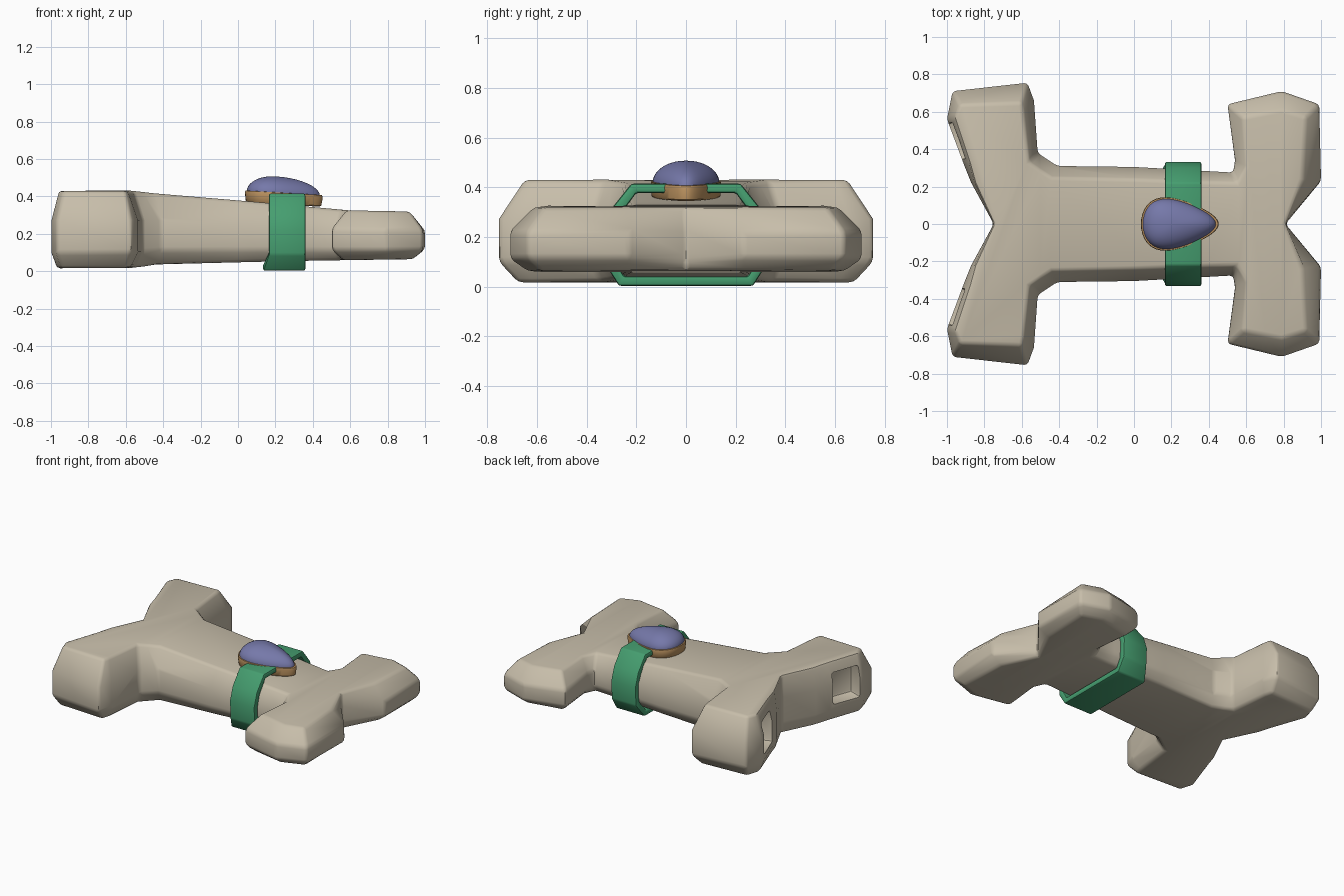
import bpy, bmesh, math
from mathutils import Matrix

if "Cube" in bpy.data.objects:
    bpy.data.objects.remove(bpy.data.objects["Cube"])


def material(name, rgb):
    m = bpy.data.materials.new(name)
    m.diffuse_color = (*rgb, 1)
    m.use_nodes = True
    m.node_tree.nodes["Principled BSDF"].inputs["Base Color"].default_value = m.diffuse_color
    return m


STONE = material("warm stone", (0.57, 0.51, 0.40))
GREEN = material("green strap", (0.06, 0.34, 0.16))
BRONZE = material("bronze", (0.52, 0.30, 0.12))
BLUE = material("blue gem", (0.18, 0.19, 0.40))


def make_object(name, bm, mat):
    bmesh.ops.recalc_face_normals(bm, faces=bm.faces)
    me = bpy.data.meshes.new(name)
    bm.to_mesh(me)
    bm.free()
    me.materials.append(mat)
    ob = bpy.data.objects.new(name, me)
    bpy.context.collection.objects.link(ob)
    return ob


def bevel(ob, width, segments=2, angle=30):
    b = ob.modifiers.new("bevel", 'BEVEL')
    b.width, b.segments = width, segments
    b.limit_method, b.angle_limit = 'ANGLE', math.radians(angle)


def finish(ob, angle=35):
    bpy.ops.object.select_all(action='DESELECT')
    ob.select_set(True)
    bpy.context.view_layer.objects.active = ob
    bpy.ops.object.convert(target='MESH')
    bpy.ops.object.shade_smooth_by_angle(angle=math.radians(angle))


def loft(rings, caps=True, closed=False):
    """Skin a list of equal-length point rings."""
    bm = bmesh.new()
    vr = [[bm.verts.new(p) for p in r] for r in rings]
    n = len(vr[0])
    pairs = list(zip(vr, vr[1:])) + ([(vr[-1], vr[0])] if closed else [])
    for a, b in pairs:
        for i in range(n):
            j = (i + 1) % n
            bm.faces.new((a[i], a[j], b[j], b[i]))
    if caps:
        bm.faces.new(vr[0][::-1])
        bm.faces.new(vr[-1])
    return bm


def interp(table, x):
    for (x0, v0), (x1, v1) in zip(table, table[1:]):
        if x <= x1:
            return v0 + (v1 - v0) * (x - x0) / (x1 - x0)
    return table[-1][1]


# Body: half outline in plan (x, y) with its inset top edge (tx, ty)
HALF = [(-.75, 0, -.75, 0), (-.87, .22, -.85, .22), (-.91, .32, -.88, .33),
        (-1, .56, -.96, .57), (-.97, .71, -.93, .64), (-.57, .755, -.60, .65),
        (-.535, .66, -.59, .60), (-.515, .38, -.56, .33), (-.41, .31, -.44, .25),
        (0, .305, 0, .24), (.53, .275, .55, .22), (.54, .34, .60, .31),
        (.50, .64, .58, .57), (.79, .71, .79, .61), (.99, .64, .92, .57),
        (1, .23, .90, .24), (.81, 0, .81, 0)]
OUTLINE = HALF + [(x, -y, tx, -ty) for x, y, tx, ty in HALF[-2:0:-1]]
TOP = [(-1.1, .43), (-.57, .43), (-.4, .412), (.1, .37), (.6, .325), (.88, .32), (1.1, .315)]
BOTTOM = [(-1.1, .015), (-.57, .018), (-.4, .038), (.3, .055), (1.1, .067)]


def level(t, k):
    return [(x + (tx - x) * k, y + (ty - y) * k, t) for x, y, tx, ty in OUTLINE]


bm = loft([level(0, .75), level(.2, 0), level(.62, 0), level(1, 1)])
for cut in (-.5, .1, .4, .7):
    bmesh.ops.bisect_plane(bm, geom=bm.verts[:] + bm.edges[:] + bm.faces[:],
                           plane_co=(cut, 0, 0), plane_no=(1, 0, 0))
for v in bm.verts:
    lo, hi = interp(BOTTOM, v.co.x), interp(TOP, v.co.x)
    v.co.z = lo + (hi - lo) * v.co.z
body = make_object("body", bm, STONE)
bevel(body, .02)

# Sockets cut in the two wide leg ends
cutters = []
for s in (1, -1):
    cb = bmesh.new()
    bmesh.ops.create_cube(cb, size=1)
    bmesh.ops.scale(cb, vec=(.2, .21, .22), verts=cb.verts)
    bmesh.ops.transform(cb, verts=cb.verts,
                        matrix=Matrix.Translation((-.955, s * .44, .245))
                        @ Matrix.Rotation(s * math.radians(20.5), 4, 'Z'))
    cutter = make_object("socket_cutter", cb, STONE)
    cutter.hide_render = True
    bevel(cutter, .015)
    mod = body.modifiers.new("socket", 'BOOLEAN')
    mod.operation, mod.object, mod.solver = 'DIFFERENCE', cutter, 'EXACT'
    cutters.append(cutter)
finish(body)
for c in cutters:
    bpy.data.objects.remove(c)

# Strap: band around the body, its lower run a little wider
OUTER = [(.22, .415), (.30, .315), (.332, .22), (.325, .09), (.27, .003)]
INNER = [(.20, .378), (.265, .29), (.288, .21), (.283, .10), (.25, .042)]


def band(pts, front, k=1):
    ring = pts + [(-y, z) for y, z in pts[::-1]]
    out = []
    for y, z in ring:
        x = .36 if front else (.165 if z > .06 else .135)
        out.append((x, y, z))
    return out


strap = make_object("strap", loft([band(OUTER, False), band(OUTER, True),
                                   band(INNER, True), band(INNER, False)],
                                  caps=False, closed=True), GREEN)
bevel(strap, .01, 2, 25)
finish(strap)


# Gem setting and gem share one egg-shaped plan
def egg(scale, z, segs=48):
    pts = []
    for i in range(segs):
        a = 2 * math.pi * i / segs
        x = .245 + .208 * math.cos(a)
        y = .143 * math.sin(a - .4 * math.sin(a))
        x = .2 + (x - .2) * scale
        pts.append((x, y * scale, z - .06 * (x - .22)))
    return pts


setting = make_object("gem_setting", loft([egg(.93, .358), egg(.97, .364), egg(1, .408),
                                           egg(.985, .42), egg(.93, .421)]), BRONZE)
finish(setting, 40)
dome = [egg(.94, .40)]
for i in range(11):
    a = math.radians(i * 8.8)
    dome.append(egg(.94 * math.cos(a), .416 + .09 * math.sin(a)))
gem = make_object("gem", loft(dome), BLUE)
finish(gem, 50)
